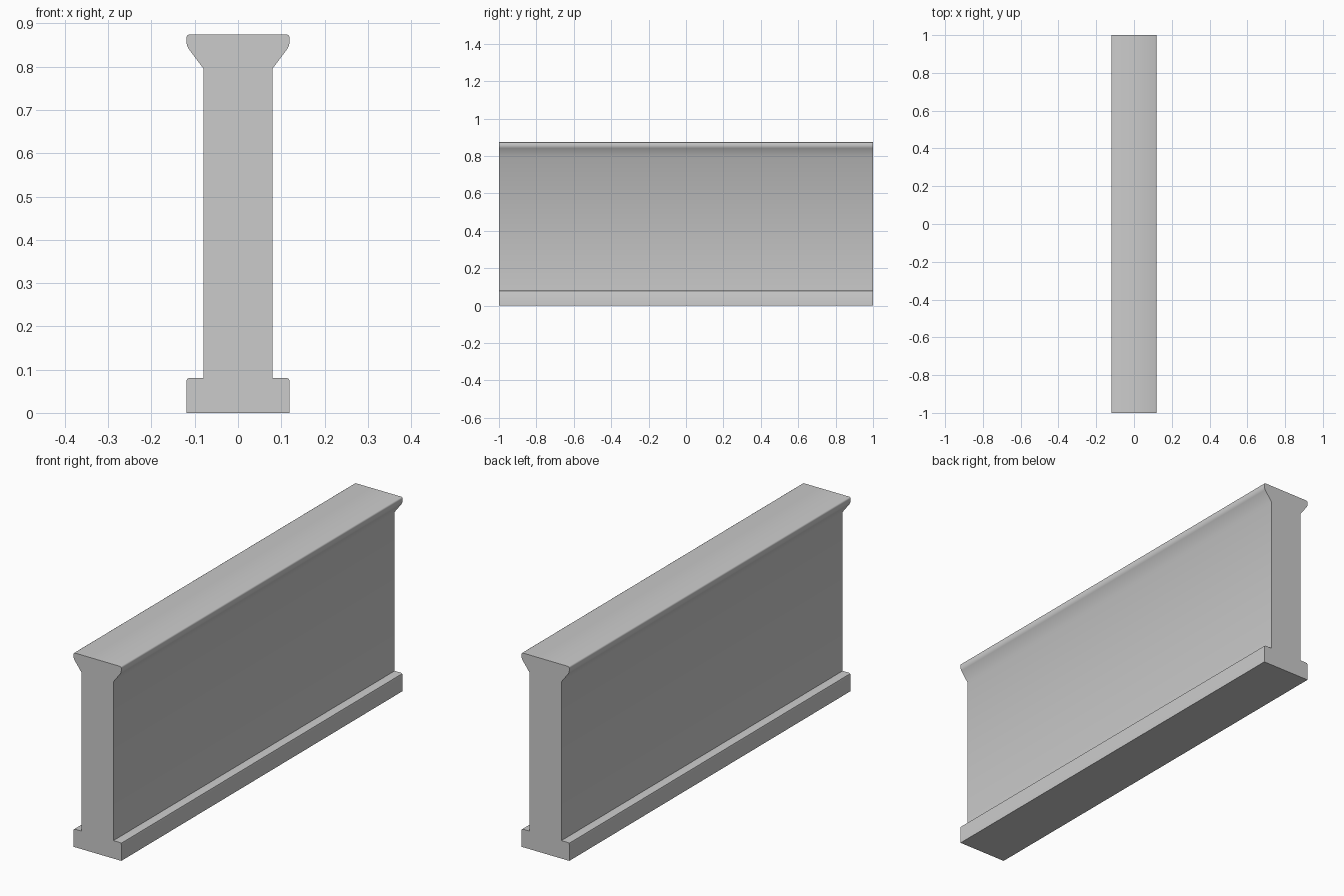
import bpy, bmesh, math

if "Cube" in bpy.data.objects:
    bpy.data.objects.remove(bpy.data.objects["Cube"])

# Right half of the cross-section (x, z) from bottom to top, with edge rounding
half = [
    (0.119, 0.0),
    # base flange with rounded upper corner
    (0.119, 0.074), (0.1175, 0.0785), (0.113, 0.081),
    # web
    (0.08, 0.081), (0.08, 0.796),
    # flared cap
    (0.1145, 0.842), (0.1175, 0.848), (0.119, 0.855),
    (0.119, 0.868), (0.1175, 0.872), (0.114, 0.874),
]
profile = half + [(-x, z) for x, z in reversed(half)]

# Beam: profile extruded along y
bm = bmesh.new()
face = bm.faces.new([bm.verts.new((x, -1, z)) for x, z in profile])
ext = bmesh.ops.extrude_face_region(bm, geom=[face], use_keep_orig=True)
verts = [g for g in ext["geom"] if isinstance(g, bmesh.types.BMVert)]
bmesh.ops.translate(bm, verts=verts, vec=(0, 2, 0))
bmesh.ops.recalc_face_normals(bm, faces=bm.faces)

mesh = bpy.data.meshes.new("wall_beam")
bm.to_mesh(mesh)
bm.free()
beam = bpy.data.objects.new("wall_beam", mesh)
bpy.context.collection.objects.link(beam)

# Soft rounded edges, crisp ends and inner corners
bpy.context.view_layer.objects.active = beam
beam.select_set(True)
bpy.ops.object.shade_smooth_by_angle(angle=math.radians(40))
